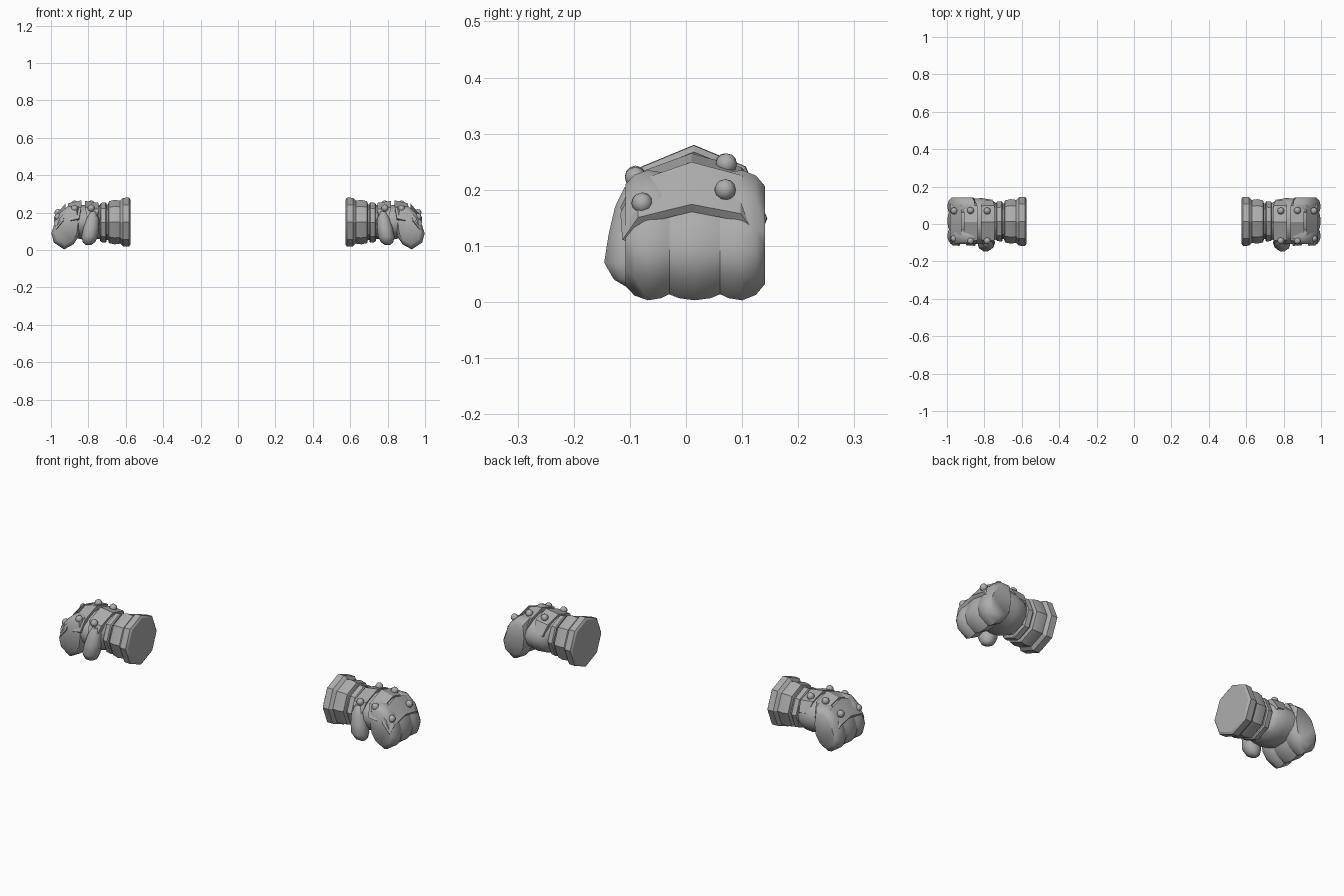
import bpy, bmesh, math
from mathutils import Vector

if "Cube" in bpy.data.objects:
    bpy.data.objects.remove(bpy.data.objects["Cube"], do_unlink=True)

grey = bpy.data.materials.new("plain_grey")
grey.use_nodes = True
COLOUR = (0.42, 0.42, 0.42, 1)
grey.diffuse_color = COLOUR
grey.node_tree.nodes["Principled BSDF"].inputs["Base Color"].default_value = COLOUR


def finish(bm, name, angle):
    """Make the left part and its mirrored right twin."""
    for side, sign in (("left", 1), ("right", -1)):
        twin = bm.copy()
        for v in twin.verts:
            v.co.x *= sign
        bmesh.ops.recalc_face_normals(twin, faces=twin.faces)
        mesh = bpy.data.meshes.new(f"{side}_{name}")
        twin.to_mesh(mesh)
        twin.free()
        mesh.materials.append(grey)
        obj = bpy.data.objects.new(mesh.name, mesh)
        bpy.context.collection.objects.link(obj)
        bpy.ops.object.select_all(action="DESELECT")
        obj.select_set(True)
        bpy.context.view_layer.objects.active = obj
        bpy.ops.object.shade_smooth_by_angle(angle=math.radians(angle))
    bm.free()


def loft(name, rings, angle=30):
    """Skin a row of equal rings and cap both ends."""
    bm = bmesh.new()
    rows = [[bm.verts.new(p) for p in ring] for ring in rings]
    n = len(rows[0])
    for a, b in zip(rows, rows[1:]):
        for i in range(n):
            j = (i + 1) % n
            bm.faces.new((a[i], a[j], b[j], b[i]))
    bm.faces.new(rows[0])
    bm.faces.new(rows[-1])
    finish(bm, name, angle)


def ring_x(x, cy, cz, ry, rz, n=8):
    turn = [2 * math.pi * i / n for i in range(n)]
    return [(x, cy + ry * math.cos(a), cz + rz * math.sin(a)) for a in turn]


# Octagonal cuff with a flared rim and a recessed wrist
cuff = [(0.575, 0.12), (0.582, 0.131), (0.615, 0.13), (0.63, 0.115),
        (0.66, 0.119), (0.69, 0.112), (0.695, 0.095), (0.75, 0.09)]
loft("cuff", [ring_x(x, 0.014, 0.149, r, r) for x, r in cuff])

# Wrist strap
strap = [(0.703, 0.102), (0.708, 0.108), (0.732, 0.105), (0.737, 0.098)]
loft("wrist_strap", [ring_x(x, 0.014, 0.147, r, r) for x, r in strap])

# Palm and back of the hand: x, centre z, half width, half height
palm = [(0.735, 0.15, 0.095, 0.085), (0.765, 0.147, 0.115, 0.095),
        (0.81, 0.147, 0.123, 0.097), (0.87, 0.152, 0.122, 0.09),
        (0.93, 0.14, 0.11, 0.085)]
loft("palm", [ring_x(x, 0.015, z, w, h, 14) for x, z, w, h in palm], 60)

# Curled fingers: one side profile, swept across each finger's width
curl = [(0.85, 0.235), (0.91, 0.235), (0.962, 0.19), (0.985, 0.13),
        (0.998, 0.09), (0.985, 0.04), (0.93, 0.003), (0.88, 0.03),
        (0.85, 0.075), (0.84, 0.15)]


def finger(name, y0, y1, s0, s1):
    steps = [(0, s0), (0.2, (s0 + 2) / 3), (0.5, 1), (0.8, (s1 + 2) / 3), (1, s1)]
    rings = []
    for t, s in steps:
        y = y0 + (y1 - y0) * t
        rings.append([(0.91 + (x - 0.91) * s, y, 0.12 + (z - 0.12) * s)
                      for x, z in curl])
    loft(name, rings, 50)


finger("front_finger", -0.108, -0.028, 0.78, 0.9)
finger("middle_finger", -0.032, 0.063, 0.9, 0.9)
finger("back_finger", 0.059, 0.141, 0.9, 0.75)

# Thumb folded down the front side: z, centre x, centre y, half sizes
thumb = [(0.205, 0.775, -0.09, 0.015, 0.02), (0.17, 0.778, -0.095, 0.034, 0.033),
         (0.12, 0.785, -0.1, 0.042, 0.04), (0.07, 0.793, -0.103, 0.044, 0.045),
         (0.04, 0.797, -0.098, 0.032, 0.032), (0.027, 0.8, -0.093, 0.014, 0.014)]
loft("thumb", [[(cx + rx * math.cos(k * math.pi / 5),
                 cy + ry * math.sin(k * math.pi / 5), z) for k in range(10)]
               for z, cx, cy, rx, ry in thumb], 60)

# Armour plates arched over the hand
arch = [(-0.117, 0.165), (-0.088, 0.225), (0.01, 0.26), (0.1, 0.235), (0.13, 0.18)]


def plate(name, x0, x1, scale0, scale1):
    rings = []
    for i, (y, z) in enumerate(arch):
        inset = 0.012 if i in (0, len(arch) - 1) else 0
        a = Vector((x0 + inset, y, z * scale0))
        b = Vector((x1 - inset, y * 0.97, z * scale1))
        core = Vector(((x0 + x1) / 2 - 0.03, 0.012, 0.09))
        rings.append([a, b, b.lerp(core, 0.16), a.lerp(core, 0.16)])
    loft(name, rings, 20)


plate("wrist_plate", 0.745, 0.818, 0.97, 1.01)
plate("knuckle_plate", 0.838, 0.908, 1.02, 0.96)
plate("finger_plate", 0.922, 0.985, 0.96, 0.67)

# Round studs, two on each plate
studs = [("wrist", 0.785, (-0.09, 0.224), (0.07, 0.246)),
         ("knuckle", 0.874, (-0.09, 0.222), (0.072, 0.246)),
         ("finger", 0.962, (-0.078, 0.176), (0.07, 0.2))]
for row, x, *spots in studs:
    for place, (y, z) in zip(("front", "back"), spots):
        bm = bmesh.new()
        bmesh.ops.create_uvsphere(bm, u_segments=8, v_segments=6, radius=0.019)
        bmesh.ops.translate(bm, verts=bm.verts, vec=(x, y, z))
        finish(bm, f"{row}_{place}_stud", 50)
